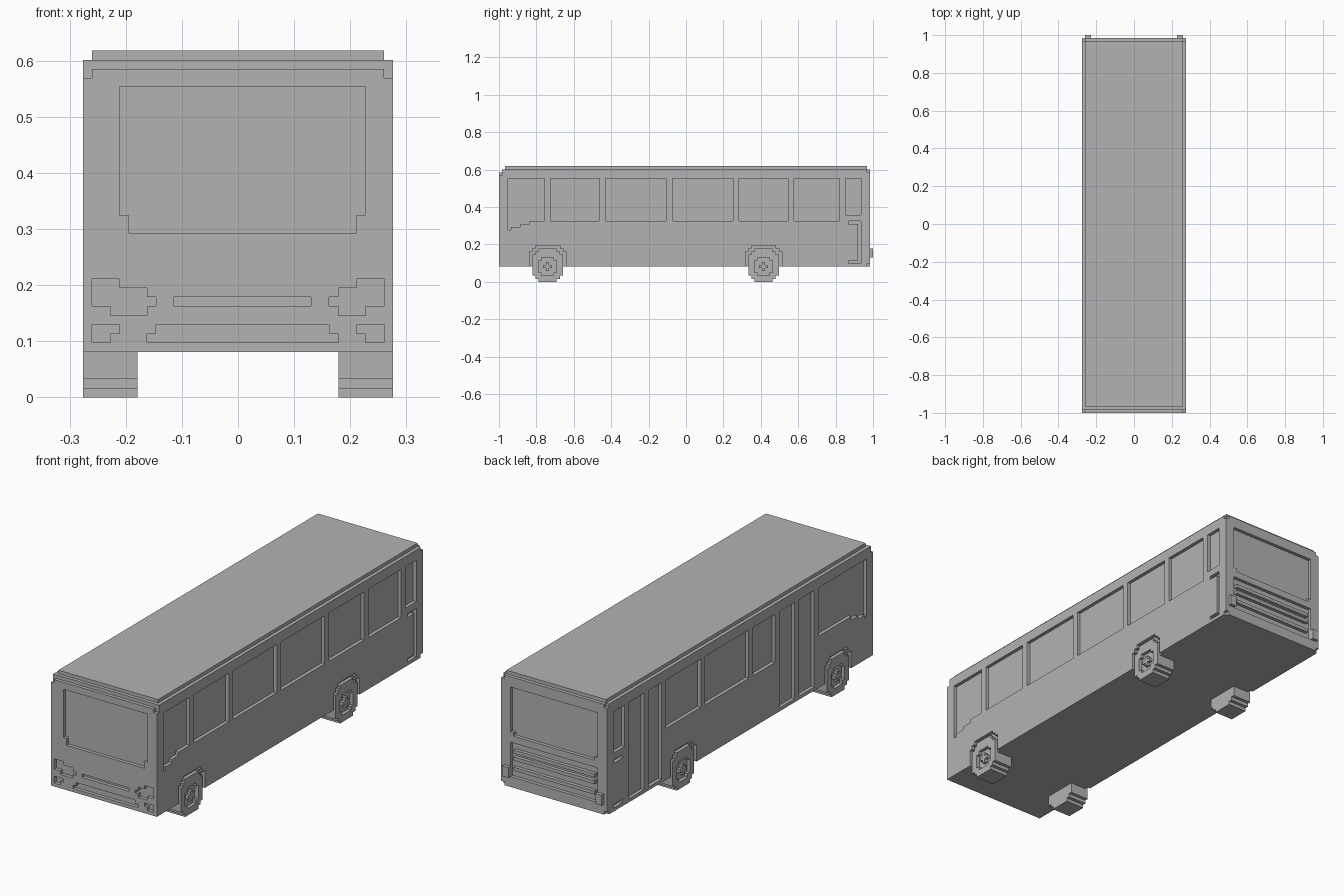
import bpy, bmesh
from mathutils import Matrix, Vector

if "Cube" in bpy.data.objects:
    bpy.data.objects.remove(bpy.data.objects["Cube"])

U = 2 / 123          # one modelling unit; y runs 0 (nose) to 123 (tail)
FRONT, REAR = 0, 122

grey = bpy.data.materials.new("plain grey")
grey.use_nodes = True
grey.diffuse_color = (0.45, 0.45, 0.45, 1)
grey.node_tree.nodes["Principled BSDF"].inputs["Base Color"].default_value = (0.45, 0.45, 0.45, 1)


def box(bm, x, y, z):
    lo = Vector(map(min, (x, y, z)))
    hi = Vector(map(max, (x, y, z)))
    m = Matrix.Translation((lo + hi) / 2) @ Matrix.Diagonal((*(hi - lo), 1))
    bmesh.ops.create_cube(bm, size=1, matrix=m)


def stepped_disc(bm, quadrant, cy, cz, x):
    """Extrude a stepped round outline, given by one quadrant, along x."""
    outline = []
    for sy, sz, step in ((1, 1, 1), (-1, 1, -1), (-1, -1, 1), (1, -1, -1)):
        outline += [(cy + sy * a, cz + sz * b) for a, b in quadrant[::step]]
    face = bm.faces.new([bm.verts.new((x[0], a, b)) for a, b in outline])
    ext = bmesh.ops.extrude_face_region(bm, geom=[face], use_keep_orig=True)
    moved = [g for g in ext["geom"] if isinstance(g, bmesh.types.BMVert)]
    bmesh.ops.translate(bm, verts=moved, vec=(x[1] - x[0], 0, 0))


def finish(name, bm):
    bmesh.ops.recalc_face_normals(bm, faces=bm.faces)
    for v in bm.verts:
        v.co = (v.co.x * U, (v.co.y - 61.5) * U, v.co.z * U)
    me = bpy.data.meshes.new(name)
    bm.to_mesh(me)
    bm.free()
    me.materials.append(grey)
    ob = bpy.data.objects.new(name, me)
    bpy.context.scene.collection.objects.link(ob)
    return ob


def carve(ob, cutter_bm):
    cutter = finish("cutter", cutter_bm)
    cutter.hide_render = True
    mod = ob.modifiers.new("recesses", "BOOLEAN")
    mod.operation = "DIFFERENCE"
    mod.solver = "EXACT"
    mod.use_self = True
    mod.object = cutter
    bpy.context.view_layer.objects.active = ob
    bpy.ops.object.modifier_apply(modifier=mod.name)
    bpy.data.objects.remove(cutter)


def simple(name, *boxes):
    bm = bmesh.new()
    for b in boxes:
        box(bm, *b)
    return finish(name, bm)


# Body shell and stepped roof
body = simple("body", ((-17, 17), (FRONT, REAR), (5, 36)))
rim = simple("roof_rim", ((-17, 17), (1, REAR), (36, 37)))
simple("roof", ((-16, 16), (2, 121), (37, 38)))

cut = bmesh.new()
rim_cut = bmesh.new()


def side_cut(s, y, z):
    box(cut, (16 * s, 18 * s), y, z)


def front_cut(x, z):
    box(cut, x, (-1, 1), z)


def rear_cut(x, z):
    box(cut, x, (121, 123), z)


# Side windows and doors
windows = {
    1: [(17, 33), (35, 55), (57, 77), (79, 95), (97, 112)],
    -1: [(45, 55), (57, 77), (79, 95)],
}
for s, spans in windows.items():
    for span in spans:
        side_cut(s, span, (20, 34))
    side_cut(s, (114, 119), (22, 34))
    # Driver window with stepped sill
    side_cut(s, (3, 15 if s > 0 else 25), (20, 34))
    for end, low in ((10, 19), (7, 18), (4, 17)):
        side_cut(s, (3, end), (low, low + 2))
    # Rear service panel seams
    side_cut(s, (115, 119), (19, 20))
    side_cut(s, (115, 119), (6, 7))
for span in ((27, 34), (36, 43), (97, 103), (105, 112)):
    side_cut(-1, span, (6, 34))
side_cut(1, (118, 119), (6, 20))

# Windscreen, headlights, grille and bumper openings
front_cut((-13, 14), (20, 34))
front_cut((-12, 13), (18, 21))
front_cut((-7, 8), (10, 11))
front_cut((-9, 10), (6, 8))
front_cut((-10, 11), (6, 7))
for s, c in ((1, 1), (-1, 0)):
    front_cut((13 * s, 16 * s), (10, 13))
    front_cut((14 * s, (10 + c) * s), (9, 12))
    front_cut(((9 + c) * s, (11 + c) * s), (10, 11))
    front_cut((13 * s, 16 * s), (7, 8))
    front_cut((14 * s, 16 * s), (6, 8))

# Rear window and engine grille recess
rear_cut((-14, 14), (21, 34))
rear_cut((-13, 13), (20, 22))
rear_cut((-14, 14), (8, 18))

# Notched corners
for s in (1, -1):
    box(cut, (16 * s, 18 * s), (-1, 1), (35, 37))
    box(cut, (16 * s, 18 * s), (121, 123), (4, 6))
    box(rim_cut, (16 * s, 18 * s), (121, 123), (35, 38))

# Wheels in shallow arches
ARCH = [(6, 4.5), (5, 4.5), (5, 5.5), (4, 5.5), (4, 6.5)]
TYRE = [(5, 3.5), (4, 3.5), (4, 4.5), (3, 4.5), (3, 5.5)]
HUB = [(3, 2), (2, 2), (2, 3)]
CAP = [(1.5, .5), (.5, .5), (.5, 1.5)]
for axle, cy in (("front", 16), ("rear", 87)):
    for side, s in (("left", 1), ("right", -1)):
        stepped_disc(cut, ARCH, cy, 5.5, (16 * s, 18 * s))
        bm = bmesh.new()
        stepped_disc(bm, TYRE, cy, 5.5, (11 * s, 17 * s))
        wheel = finish(f"{axle}_{side}_wheel", bm)
        hub = bmesh.new()
        stepped_disc(hub, HUB, cy, 5, (16 * s, 18 * s))
        carve(wheel, hub)
        bm = bmesh.new()
        stepped_disc(bm, CAP, cy, 5, (16 * s, 17 * s))
        finish(f"{axle}_{side}_hub_cap", bm)

carve(body, cut)
carve(rim, rim_cut)

# Rear grille bars and tail lights
simple("rear_grille_bars", *[((-13, 13), (121, REAR), (z, z + 1)) for z in (10, 13, 15)])
for side, s in (("left", 1), ("right", -1)):
    simple(f"{side}_tail_light", ((14 * s, 16 * s), (REAR, 123), (8, 11)))
